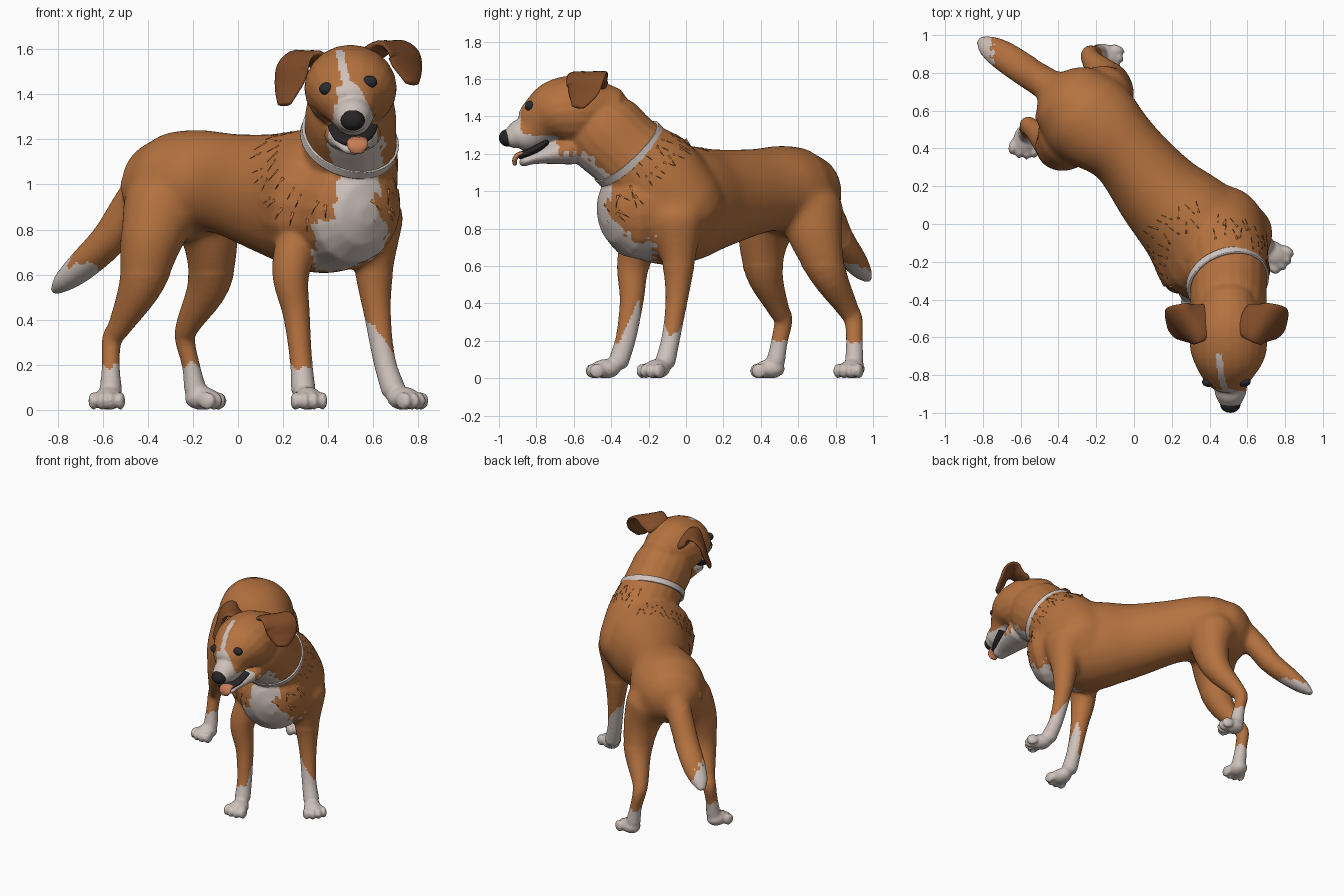
import bpy
import bmesh
import math
import random
from mathutils import Matrix, Vector

random.seed(4)
default_cube = bpy.data.objects.get("Cube")
if default_cube:
    bpy.data.objects.remove(default_cube, do_unlink=True)

X_AXIS = Vector((1, 0, 0))
Y_AXIS = Vector((0, 1, 0))
BODY_SIDE = Vector((.73, .68, 0))
NECK_AXIS = Vector((.25, -.66, .71)).normalized()
NECK_BACK = NECK_AXIS.cross(X_AXIS).normalized()
COLLAR_CENTRE = Vector((.495, -.305, 1.2))


def material(name, colour):
    mat = bpy.data.materials.new(name)
    mat.use_nodes = True
    mat.diffuse_color = (*colour, 1)
    shader = mat.node_tree.nodes["Principled BSDF"]
    shader.inputs["Base Color"].default_value = (*colour, 1)
    shader.inputs["Roughness"].default_value = .8
    return mat


tan_coat = material("tan coat", (.46, .168, .05))
white_coat = material("white coat", (.61, .53, .49))
ear_brown = material("dark ear brown", (.22, .073, .022))
black_skin = material("black skin", (.02, .018, .018))
eye_black = material("eye black", (.025, .025, .03))
tongue_pink = material("tongue pink", (.56, .2, .09))
collar_white = material("collar white", (.64, .56, .53))


def smooth_path(rings, steps=5):
    """Catmull-Rom interpolation of (x, y, z, half width, half height)."""
    pts = [Vector(r) for r in rings]
    pts = [pts[0]] + pts + [pts[-1]]
    result = []
    for a, b, c, d in zip(pts, pts[1:], pts[2:], pts[3:]):
        for i in range(steps):
            t = i / steps
            result.append((b * 2 + (c - a) * t
                           + (a * 2 - b * 5 + c * 4 - d) * (t * t)
                           + (b * 3 - a - c * 3 + d) * (t * t * t)) * .5)
    return result + [pts[-1]]


def loft(bm, rings, side, dome=.8, segments=20, capped=True):
    """Tube with oval sections and rounded ends."""
    path = smooth_path(rings)
    centres = [Vector(p[:3]) for p in path]
    frames = []
    last = len(path) - 1
    for i, p in enumerate(path):
        tangent = (centres[min(i + 1, last)] - centres[max(i - 1, 0)]).normalized()
        frames.append((centres[i], tangent, p[3], p[4]))

    def cap(frame, sign):
        c, t, w, h = frame
        for angle in (.5, 1, 1.4):
            k = math.cos(angle)
            push = sign * dome * min(w, h) * math.sin(angle)
            yield c + t * push, t, w * k, h * k

    if capped:
        frames = list(cap(frames[0], -1))[::-1] + frames + list(cap(frames[-1], 1))
    loops = []
    for c, t, w, h in frames:
        s = (side - t * side.dot(t)).normalized()
        u = t.cross(s)
        turns = [math.tau * k / segments for k in range(segments)]
        loops.append([bm.verts.new(c + s * (w * math.cos(a)) + u * (h * math.sin(a)))
                      for a in turns])
    for low, high in zip(loops, loops[1:]):
        for k in range(segments):
            j = (k + 1) % segments
            bm.faces.new((low[k], low[j], high[j], high[k]))
    if capped:
        bm.faces.new(loops[0][::-1])
        bm.faces.new(loops[-1])


def ellipsoid(bm, centre, radii, turn=0.0):
    place = (Matrix.Translation(centre) @ Matrix.Rotation(turn, 4, "Z")
             @ Matrix.Diagonal((*radii, 1)))
    bmesh.ops.create_uvsphere(bm, u_segments=20, v_segments=12, radius=1, matrix=place)


def finish(bm, name, mat):
    bmesh.ops.recalc_face_normals(bm, faces=bm.faces[:])
    mesh = bpy.data.meshes.new(name)
    bm.to_mesh(mesh)
    bm.free()
    mesh.shade_smooth()
    mesh.materials.append(mat)
    obj = bpy.data.objects.new(name, mesh)
    bpy.context.collection.objects.link(obj)
    return obj


# Trunk, neck, head, lower jaw and tail, gathered to be fused into one skin
skin = bmesh.new()
trunk = [(-.32, .635, .99, .23, .22), (-.26, .575, .995, .255, .245), (-.17, .5, 1.015, .245, .23),
         (-.04, .38, 1, .205, .23), (.14, .16, .96, .24, .27), (.3, 0, .935, .285, .315),
         (.42, -.15, .915, .315, .315), (.49, -.27, .895, .245, .265)]
neck = [(.45, -.02, .9, .25, .25), (.48, -.165, 1.065, .235, .265), (.5, -.31, 1.2, .205, .22),
        (.5, -.445, 1.325, .2, .222), (.5, -.52, 1.42, .17, .17)]
head = [(.5, -.42, 1.42, .15, .15), (.5, -.55, 1.43, .2, .19), (.5, -.68, 1.42, .2, .18),
        (.5, -.77, 1.375, .155, .14), (.51, -.84, 1.315, .097, .102), (.51, -.9, 1.298, .082, .08),
        (.51, -.925, 1.288, .07, .062)]
jaw = [(.51, -.62, 1.22, .13, .08), (.51, -.8, 1.18, .08, .035), (.52, -.87, 1.155, .055, .025)]
tail = [(-.34, .64, 1.06, .11, .11), (-.46, .74, .92, .09, .09), (-.57, .81, .76, .085, .078),
        (-.69, .89, .64, .08, .064), (-.77, .94, .57, .06, .045), (-.81, .97, .53, .03, .02)]
for rings, side in ((trunk, BODY_SIDE), (neck, X_AXIS), (head, X_AXIS),
                    (jaw, X_AXIS), (tail, BODY_SIDE)):
    loft(skin, rings, side)
for x, z in ((.42, 1.48), (.58, 1.5)):
    ellipsoid(skin, (x, -.73, z), (.06, .05, .035))

# Legs: each has its own stance, and a heading for the toes
front_right = [(.3, -.2, .83, .11, .13), (.235, -.28, .62, .085, .09),
               (.26, -.29, .42, .06, .065), (.28, -.32, .22, .05, .055),
               (.29, -.36, .09, .055, .055)]
front_left = [(.615, -.05, .86, .125, .15), (.605, -.04, .62, .087, .09),
              (.62, -.05, .42, .06, .06), (.65, -.08, .22, .05, .05),
              (.69, -.11, .09, .055, .055)]
back_right = [(-.34, .47, .9, .175, .18), (-.385, .415, .75, .14, .14), (-.43, .42, .56, .1, .1),
              (-.52, .49, .38, .055, .06), (-.56, .52, .31, .045, .05),
              (-.565, .5, .2, .04, .045), (-.565, .48, .09, .05, .05)]
back_left = [(-.165, .665, .9, .165, .18), (-.122, .695, .75, .125, .145), (-.13, .76, .56, .095, .1),
             (-.22, .86, .38, .055, .06), (-.235, .895, .31, .045, .05),
             (-.21, .9, .2, .04, .045), (-.19, .9, .09, .05, .05)]
for rings, paw, heading in ((front_right, (.31, -.43), (.1, -1)),
                            (front_left, (.735, -.155), (.7, -.6)),
                            (back_right, (-.575, .45), (-.15, -1)),
                            (back_left, (-.16, .89), (.9, -.4))):
    loft(skin, rings, X_AXIS)
    forward = Vector((*heading, 0)).normalized()
    across = Vector((-forward.y, forward.x, 0))
    centre = Vector((*paw, .05))
    turn = math.atan2(forward.y, forward.x)
    ellipsoid(skin, centre, (.08, .064, .052), turn)
    for k in (-1.5, -.5, .5, 1.5):
        reach = .074 - abs(k) * .015
        toe = centre + forward * reach + across * (k * .041)
        toe.z = .039
        ellipsoid(skin, toe, (.042, .021, .041), turn)

# Fuse the parts
body = finish(skin, "body", tan_coat)
remesh = body.modifiers.new("fuse", "REMESH")
remesh.mode = "VOXEL"
remesh.voxel_size = .01
relax = body.modifiers.new("relax", "SMOOTH")
relax.factor = .5
relax.iterations = 7
fused = bpy.data.meshes.new_from_object(
    body.evaluated_get(bpy.context.evaluated_depsgraph_get()))
body.modifiers.clear()
body.data = fused

# Blend the thighs and shoulders into the trunk, and flatten the soles
bm = bmesh.new()
bm.from_mesh(fused)
flanks = [v for v in bm.verts if .6 < v.co.z < 1.25 and v.co.y > -.2 and v.co.x > -.52]
for step in range(40):
    bmesh.ops.smooth_vert(bm, verts=flanks, factor=.5,
                          use_axis_x=True, use_axis_y=True, use_axis_z=True)
for vert in bm.verts:
    vert.co.z = max(vert.co.z, 0)
bm.to_mesh(fused)
bm.free()


# White markings: socks, tail tip, blaze, muzzle, throat and bib
def is_white(p, n):
    wobble = .01 * math.sin(p.x * 90 + p.z * 50) + .008 * math.sin(p.y * 130)
    x, y, z = p.x + wobble, p.y + wobble, p.z + wobble
    if x < -.5 and z > .46:
        return x < -.75 + .16 * max(0, -n.z)
    if z < .52:
        if x < .1:
            return z < .195
        if x > .45:
            return z < .32 - .1 * n.x
        return z < .19 + .24 * max(0, n.x) * max(0, .5 + n.y)
    if (p - COLLAR_CENTRE).dot(NECK_AXIS) > 0:
        blaze = abs(p.x - .5 + (p.z - 1.35) * .2) < .018 + max(0, 1.43 - z) * .55
        throat = z < 1.2 and abs(x - .525) < .12
        return y < -.885 or throat or (y < -.69 and z > 1.2 and blaze)
    facing = n.y < -.1 or n.z < -.5
    bib = abs(x - .53) < .09 if z > .84 else abs(x - .5) < .16
    return y < -.17 and facing and bib and z > .57 + .5 * max(0, x - .45)


fused.materials.clear()
fused.materials.append(tan_coat)
fused.materials.append(white_coat)
for face in fused.polygons:
    face.material_index = int(is_white(face.center, face.normal))
fused.shade_smooth()

# Ears: folded flaps turned partly forward, the right one hanging lower
flap = [(.585, -.505, 1.575, .09, .03), (.665, -.525, 1.617, .11, .024),
        (.73, -.535, 1.585, .118, .022), (.752, -.55, 1.52, .1, .02),
        (.772, -.575, 1.455, .048, .016)]
for name, sign in (("left_ear", 1), ("right_ear", -1)):
    bm = bmesh.new()
    loft(bm, [(.49 + sign * (x - .49), y, z if sign > 0 else z * 1.3 - .53, w, h)
              for x, y, z, w, h in flap], Vector((sign * .62, .78, 0)))
    finish(bm, name, ear_brown)

# Eyes set on the surface of the face
for name, x, z in (("right_eye", .395, 1.425), ("left_eye", .583, 1.455)):
    hit, spot, normal, index = body.ray_cast(Vector((x, -2, z)), Y_AXIS)
    bm = bmesh.new()
    ellipsoid(bm, spot + Y_AXIS * .01, (.035, .026, .028))
    finish(bm, name, eye_black)

# Nose, mouth line and tongue
bm = bmesh.new()
ellipsoid(bm, (.51, -.955, 1.285), (.054, .045, .046))
finish(bm, "nose", black_skin)
bm = bmesh.new()
loft(bm, [(.51, -.745, 1.262, .112, .016), (.51, -.79, 1.232, .102, .024),
          (.51, -.84, 1.207, .085, .024), (.515, -.885, 1.19, .06, .02)], X_AXIS)
finish(bm, "mouth", black_skin)
bm = bmesh.new()
loft(bm, [(.53, -.82, 1.2, .04, .012), (.53, -.89, 1.198, .045, .013),
          (.53, -.915, 1.17, .045, .013), (.53, -.915, 1.145, .03, .011)], X_AXIS)
finish(bm, "tongue", tongue_pink)

# Collar: a thin band around the neck, lower on its left
bm = bmesh.new()
loft(bm, [(*(COLLAR_CENTRE + NECK_AXIS * s), .222, .229) for s in (-.02, 0, .02)],
     X_AXIS, segments=40, capped=False)
collar = finish(bm, "collar", collar_white)
collar.modifiers.new("thickness", "SOLIDIFY").thickness = .014

# Fur tufts lying on the ruff behind the collar
bm = bmesh.new()
for back, count in ((.08, 30), (.2, 36)):
    for k in range(count):
        a = math.tau * (k + random.random() * .6) / count
        around = X_AXIS * math.cos(a) + NECK_BACK * math.sin(a)
        start = COLLAR_CENTRE - NECK_AXIS * (back + random.uniform(-.02, .02)) + around * .4
        hit, spot, normal, index = body.closest_point_on_mesh(start)
        if is_white(spot, normal):
            continue
        lie = -NECK_AXIS + around.cross(NECK_AXIS) * random.uniform(-.5, .5)
        lie = (lie - normal * lie.dot(normal)).normalized() + normal * .1
        place = (Matrix.Translation(spot - normal * .003)
                 @ lie.to_track_quat("Z", "Y").to_matrix().to_4x4())
        bmesh.ops.create_cone(bm, cap_ends=True, segments=5, radius1=.009, radius2=0,
                              depth=.07, matrix=place)
finish(bm, "fur_tufts", tan_coat)
